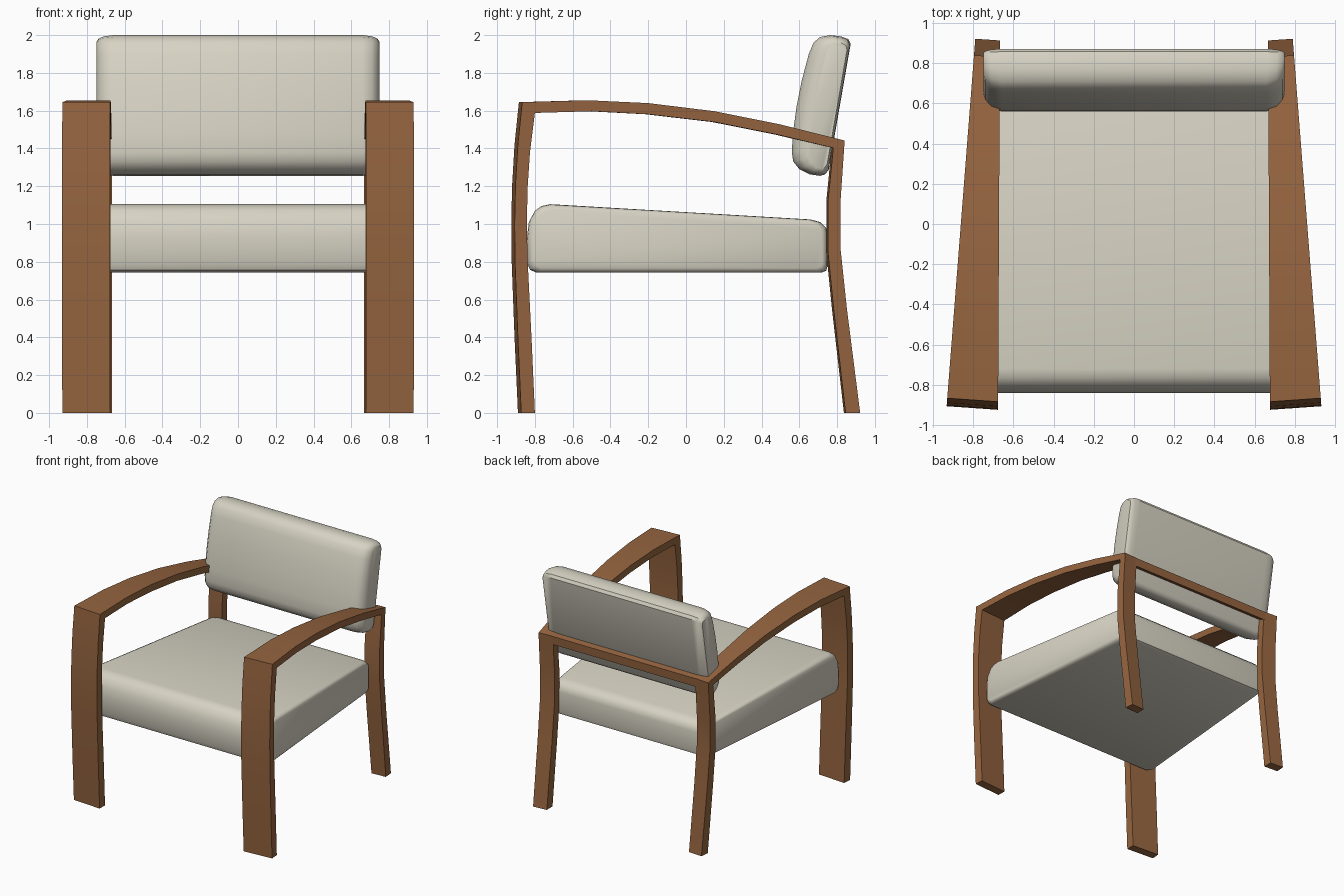
import bpy, bmesh, math

if "Cube" in bpy.data.objects:
    bpy.data.objects.remove(bpy.data.objects["Cube"])


def material(name, color):
    m = bpy.data.materials.new(name)
    m.diffuse_color = (*color, 1)
    m.use_nodes = True
    m.node_tree.nodes["Principled BSDF"].inputs["Base Color"].default_value = m.diffuse_color
    return m


WOOD = material("wood", (0.30, 0.128, 0.05))
FABRIC = material("fabric", (0.68, 0.65, 0.55))


def finish(bm, name, mat, angle):
    bmesh.ops.recalc_face_normals(bm, faces=bm.faces[:])
    me = bpy.data.meshes.new(name)
    bm.to_mesh(me)
    bm.free()
    me.materials.append(mat)
    ob = bpy.data.objects.new(name, me)
    bpy.context.collection.objects.link(ob)
    bpy.ops.object.select_all(action='DESELECT')
    ob.select_set(True)
    bpy.context.view_layer.objects.active = ob
    bpy.ops.object.shade_smooth_by_angle(angle=math.radians(angle))
    return ob


def cushion(name, profile, half_width, stations, pivot, slope):
    """Loft a y-z profile across x; stations = (edge inset, y scale, z scale)."""
    bm = bmesh.new()
    py, pz = pivot
    rows = [(-1, s) for s in stations] + [(1, s) for s in reversed(stations)]
    rings = []
    for side, (inset, sy, sz) in rows:
        ring = []
        for y, z in profile:
            z2 = pz + (z - pz) * sz
            y2 = py + slope * (z2 - pz) + (y - py - slope * (z - pz)) * sy
            ring.append(bm.verts.new((side * (half_width(y) - inset), y2, z2)))
        rings.append(ring)
    n = len(profile)
    for a, b in zip(rings, rings[1:]):
        for i in range(n):
            j = (i + 1) % n
            bm.faces.new((a[i], a[j], b[j], b[i]))
    bm.faces.new(rings[0])
    bm.faces.new(rings[-1])
    return finish(bm, name, FABRIC, 35)


# Side frames: front leg, arm and rear leg as one tapered bent band
OUTER = [(-.872, 0), (-.89, .4), (-.905, .8), (-.907, 1.0), (-.903, 1.2), (-.89, 1.42), (-.867, 1.645),
         (-.52, 1.655), (-.2, 1.64), (.15, 1.597), (.5, 1.527), (.84, 1.442),
         (.818, 1.12), (.818, .87), (.852, .55), (.922, 0)]
INNER = [(-.80, 0), (-.818, .4), (-.838, .8), (-.843, 1.0), (-.838, 1.2), (-.826, 1.38), (-.80, 1.588),
         (-.50, 1.597), (-.2, 1.581), (.15, 1.54), (.48, 1.474), (.78, 1.403),
         (.752, 1.12), (.752, .85), (.782, .55), (.845, 0)]


def side_frame(name, s):
    bm = bmesh.new()
    rings = []
    for o, i in zip(OUTER, INNER):
        ring = []
        for (y, z), inside in ((o, 0), (o, 1), (i, 1), (i, 0)):
            xo = .862 - .078 * y
            xi = .672 - .005 * y
            x = xi if inside else xo
            ring.append(bm.verts.new((s * x, y - .07 * (xo - x), z)))
        rings.append(ring)
    for a, b in zip(rings, rings[1:]):
        for k in range(4):
            j = (k + 1) % 4
            bm.faces.new((a[k], a[j], b[j], b[k]))
    bm.faces.new(rings[0])
    bm.faces.new(rings[-1])
    finish(bm, name, WOOD, 20)


side_frame("left_side_frame", -1)
side_frame("right_side_frame", 1)

# Rear rail joining both arms behind the backrest
bm = bmesh.new()
section = [(.832, 1.441), (.772, 1.454), (.766, 1.395), (.827, 1.37)]
ends = [[bm.verts.new((x, y, z)) for y, z in section] for x in (-.69, .69)]
for k in range(4):
    j = (k + 1) % 4
    bm.faces.new((ends[0][k], ends[0][j], ends[1][j], ends[1][k]))
bm.faces.new(ends[0])
bm.faces.new(ends[1])
finish(bm, "rear_rail", WOOD, 20)

# Seat cushion, wider and thicker at the front
SEAT = [(-.79, .742), (-.825, .757), (-.84, .79), (-.842, .93), (-.832, 1.01), (-.80, 1.07), (-.765, 1.095),
        (-.72, 1.105), (.66, 1.024), (.71, 1.01), (.742, .98), (.75, .94),
        (.75, .78), (.742, .752), (.715, .742)]
cushion("seat", SEAT, lambda y: .786 - .088 * y,
        [(0, .965, .86), (.008, .982, .94), (.025, .995, .985), (.05, 1, 1)], (-.04, .91), 0)

# Back cushion, flat behind and bulging in front
BACK = [(.755, 1.285), (.735, 1.262), (.71, 1.255), (.655, 1.263), (.60, 1.29), (.568, 1.33), (.56, 1.38),
        (.566, 1.48), (.585, 1.62), (.613, 1.76), (.65, 1.90), (.675, 1.96), (.71, 1.99),
        (.765, 2.0), (.82, 1.993), (.858, 1.98), (.872, 1.955)]
cushion("backrest", BACK, lambda y: .75,
        [(0, .55, .90), (.012, .75, .95), (.04, .91, .983), (.09, 1, 1)], (.785, 1.63), .172)
